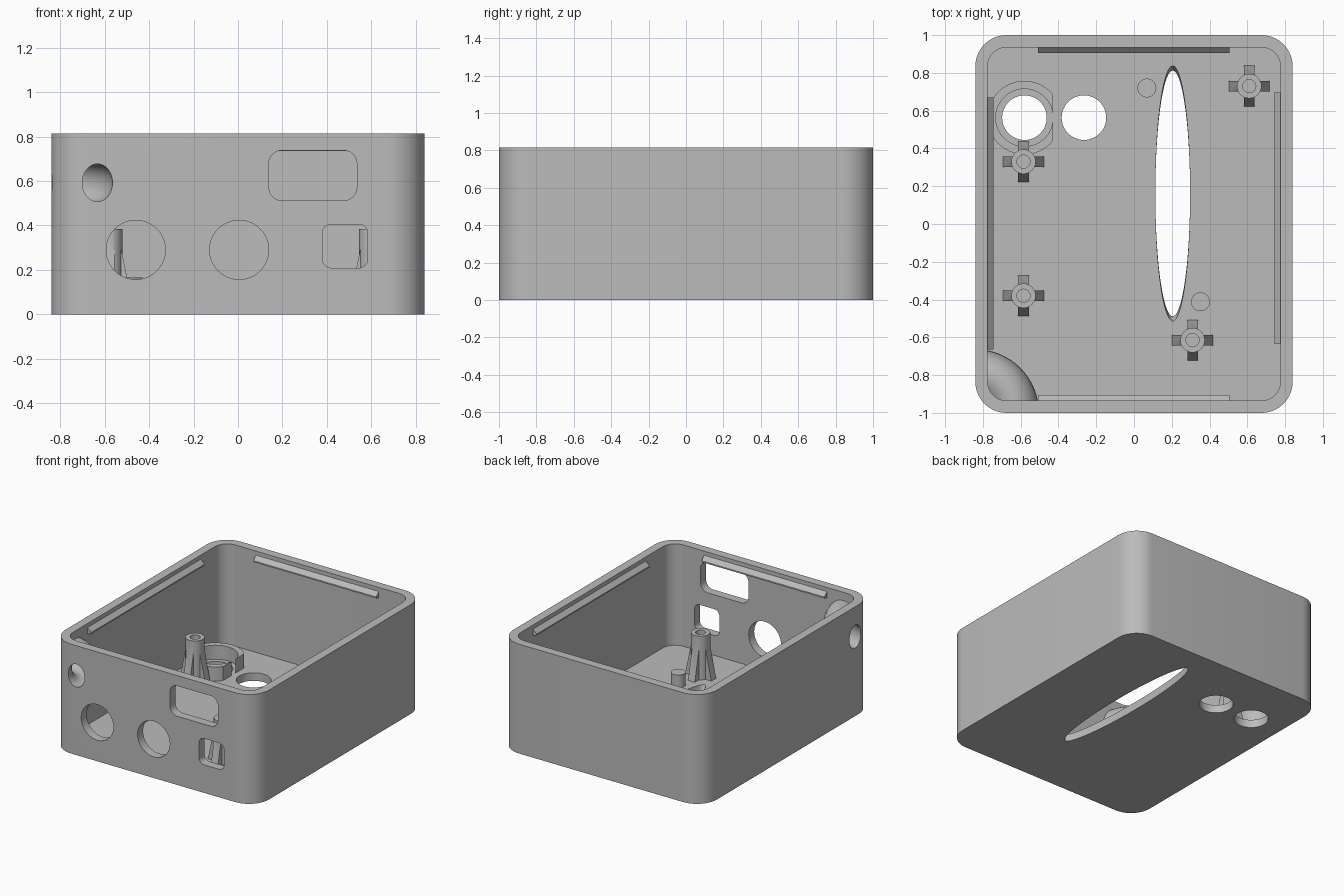
import bpy, bmesh
from math import cos, sin, pi, radians

if "Cube" in bpy.data.objects:
    bpy.data.objects.remove(bpy.data.objects["Cube"], do_unlink=True)

grey = bpy.data.materials.new("plain grey")
grey.use_nodes = True
colour = (0.5, 0.5, 0.5, 1)
grey.diffuse_color = colour
grey.node_tree.nodes["Principled BSDF"].inputs["Base Color"].default_value = colour

FLOOR, TOP = 0.06, 0.815
WALL_X, WALL_Y = 0.775, 0.935


def finish(name, bm):
    bmesh.ops.recalc_face_normals(bm, faces=bm.faces)
    mesh = bpy.data.meshes.new(name)
    bm.to_mesh(mesh)
    bm.free()
    ob = bpy.data.objects.new(name, mesh)
    bpy.context.collection.objects.link(ob)
    mesh.materials.append(grey)
    return ob


def loft(name, rings):
    """Closed solid through matching rings of points."""
    bm = bmesh.new()
    rows = [[bm.verts.new(p) for p in ring] for ring in rings]
    n = len(rows[0])
    for a, b in zip(rows, rows[1:]):
        for i in range(n):
            j = (i + 1) % n
            bm.faces.new((a[i], a[j], b[j], b[i]))
    bm.faces.new(rows[0][::-1])
    bm.faces.new(rows[-1])
    return finish(name, bm)


def oval(cx, cy, rx, ry, n=48):
    return [(cx + rx * cos(2 * pi * i / n), cy + ry * sin(2 * pi * i / n)) for i in range(n)]


def rounded(cx, cy, hx, hy, r, n=10):
    pts = []
    for q, (sx, sy) in enumerate(((1, 1), (-1, 1), (-1, -1), (1, -1))):
        for i in range(n + 1):
            a = (q + i / n) * pi / 2
            pts.append((cx + sx * (hx - r) + r * cos(a), cy + sy * (hy - r) + r * sin(a)))
    return pts


def upright(name, outline, z0, z1):
    return loft(name, [[(x, y, z) for x, y in outline] for z in (z0, z1)])


def through_front(name, outline):
    return loft(name, [[(x, y, z) for x, z in outline] for y in (-1.1, -0.85)])


def boolean(ob, tool, operation="DIFFERENCE"):
    mod = ob.modifiers.new("cut", "BOOLEAN")
    mod.object, mod.operation, mod.solver = tool, operation, "EXACT"
    bpy.context.view_layer.objects.active = ob
    bpy.ops.object.modifier_apply(modifier=mod.name)
    bpy.data.objects.remove(tool, do_unlink=True)


def corner_ring(name, thickness):
    bpy.ops.mesh.primitive_torus_add(location=(-0.84, -1, 0.592), major_radius=0.207,
                                     minor_radius=thickness, major_segments=64, minor_segments=32)
    ob = bpy.context.object
    ob.name = name
    ob.scale.z = 1.25
    return ob


def smooth(ob):
    bpy.ops.object.select_all(action="DESELECT")
    ob.select_set(True)
    bpy.context.view_layer.objects.active = ob
    bpy.ops.object.shade_smooth_by_angle(angle=radians(30))


# Case shell, with the corner bulge left standing in the cavity
case = upright("case_shell", rounded(0, 0, 0.84, 1, 0.165), 0, TOP)
cavity = upright("cavity", rounded(0, 0, WALL_X, WALL_Y, 0.1), FLOOR, 1)
boolean(cavity, corner_ring("corner_bulge", 0.13))
boolean(case, cavity)

# Curved cord passage around the corner
boolean(case, corner_ring("cord_passage", 0.068))

# Front openings
for x in (-0.46, 0.005):
    boolean(case, through_front("round_port", oval(x, 0.29, 0.133, 0.133)))
boolean(case, through_front("wide_port", rounded(0.337, 0.625, 0.198, 0.113, 0.06)))
boolean(case, through_front("square_port", rounded(0.482, 0.307, 0.102, 0.098, 0.04)))

# Floor openings: two round holes and a long oval slot with flared ends
for x in (-0.58, -0.265):
    boolean(case, upright("floor_hole", oval(x, 0.563, 0.118, 0.118), -0.1, 0.1))
boolean(case, loft("oval_slot", [[(x, y, z) for x, y in oval(0.205, 0.162, 0.092, ry, 96)]
                                 for z, ry in ((-0.02, 0.642), (0.08, 0.684))]))
smooth(case)

# Collar around one floor hole, trimmed flat on its inner side
collar = upright("hole_collar", oval(-0.58, 0.563, 0.195, 0.195), FLOOR - 0.01, 0.165)
boolean(collar, upright("bore", oval(-0.58, 0.563, 0.152, 0.152), 0, 1))
boolean(collar, upright("trim", rounded(-0.33, 0.563, 0.1, 0.3, 0.01), 0, 1))
smooth(collar)

# Screw posts with four tapered ribs
for x, y in ((-0.585, 0.33), (-0.585, -0.38), (0.31, -0.615), (0.61, 0.73)):
    post = upright("screw_post", oval(x, y, 0.065, 0.065, 32), FLOOR - 0.01, 0.385)
    for wide_x, wide_y in ((0.11, 0.028), (0.028, 0.11)):
        rings = []
        for z, reach in ((FLOOR - 0.01, 0.11), (0.29, 0.06)):
            hx, hy = (min(w, reach) for w in (wide_x, wide_y))
            rings.append([(x + sx * hx, y + sy * hy, z)
                          for sx, sy in ((1, 1), (-1, 1), (-1, -1), (1, -1))])
        boolean(post, loft("rib", rings), "UNION")
    boolean(post, upright("screw_bore", oval(x, y, 0.035, 0.035, 24), 0.15, 0.5))
    smooth(post)

# Locating pegs
for x, y in ((0.068, 0.72), (0.352, -0.412)):
    smooth(upright("locating_peg", oval(x, y, 0.05, 0.05, 32), FLOOR - 0.01, 0.155))


# Wedge-shaped snap rails just below the rim
def snap_rail(name, along_x, side, start, end):
    wall = WALL_Y if along_x else WALL_X
    profile = ((wall + 0.005, 0.735), (wall - 0.03, 0.745), (wall - 0.03, 0.755), (wall + 0.005, 0.79))
    rings = [[(t, side * d, z) if along_x else (side * d, t, z) for d, z in profile]
             for t in (start, end)]
    loft(name, rings)


snap_rail("back_rail", True, 1, -0.507, 0.505)
snap_rail("front_rail", True, -1, -0.507, 0.505)
snap_rail("right_rail", False, -1, -0.665, 0.67)
snap_rail("left_rail", False, 1, -0.635, 0.695)
